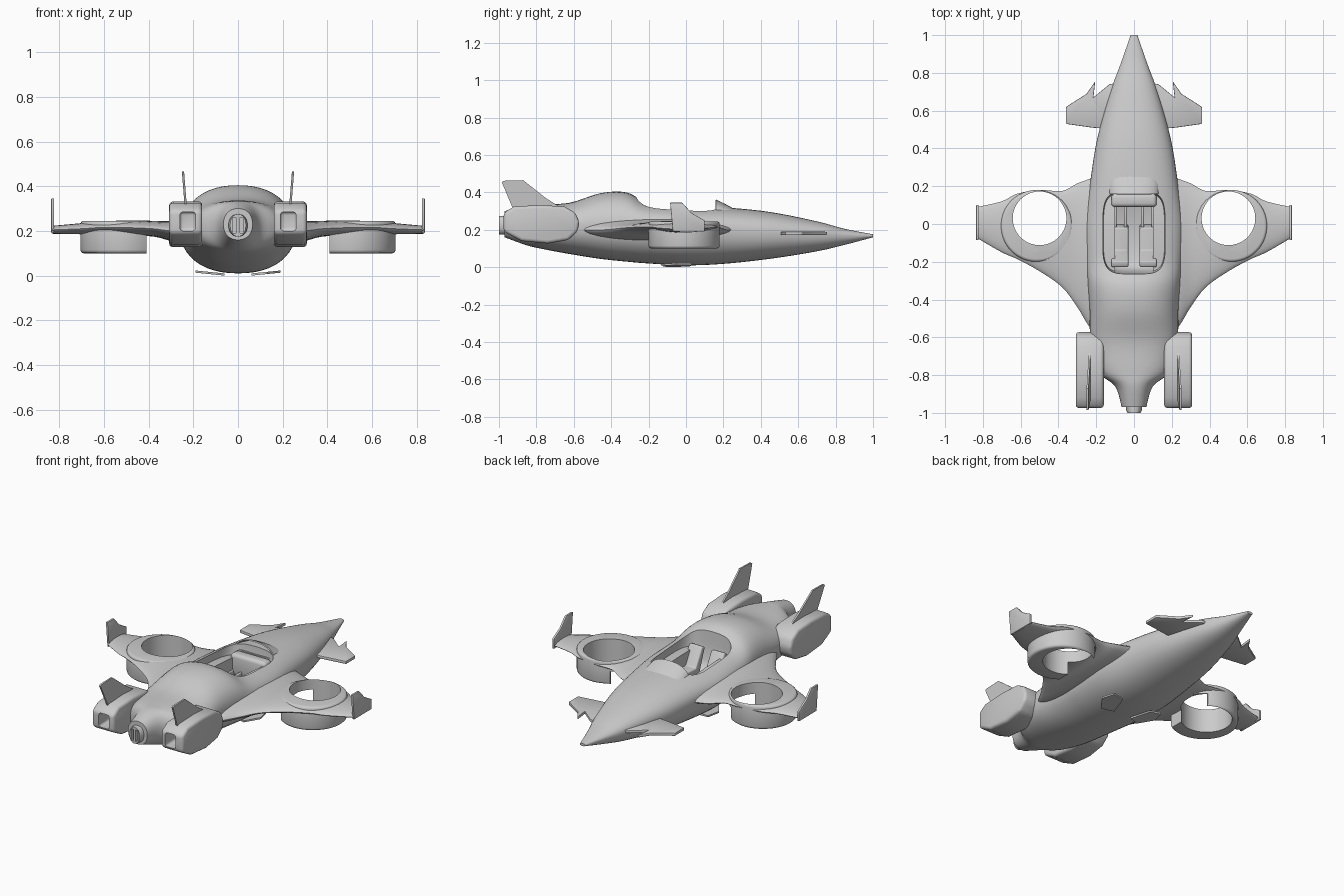
import bpy, bmesh
from math import pi, sin, cos, radians
from mathutils import Vector

default = bpy.data.objects.get("Cube")
if default:
    bpy.data.objects.remove(default, do_unlink=True)

grey = bpy.data.materials.new("plain_grey")
grey.use_nodes = True
grey.diffuse_color = (0.6, 0.6, 0.6, 1)
grey.node_tree.nodes["Principled BSDF"].inputs["Base Color"].default_value = grey.diffuse_color


def loft(name, rings, caps=True):
    """Skin a list of closed rings of equal length."""
    bm = bmesh.new()
    rows = [[bm.verts.new(p) for p in ring] for ring in rings]
    count = len(rows[0])
    for a, b in zip(rows, rows[1:]):
        for i in range(count):
            j = (i + 1) % count
            bm.faces.new((a[i], a[j], b[j], b[i]))
    if caps:
        bm.faces.new(rows[0])
        bm.faces.new(rows[-1])
    bmesh.ops.recalc_face_normals(bm, faces=bm.faces)
    mesh = bpy.data.meshes.new(name)
    bm.to_mesh(mesh)
    bm.free()
    obj = bpy.data.objects.new(name, mesh)
    bpy.context.collection.objects.link(obj)
    mesh.materials.append(grey)
    return obj


def side_plate(name, outline, x_in, x_out):
    return loft(name, [[(x, y, z) for y, z in outline] for x in (x_in, x_out)])


def flat_plate(name, outline, low, high):
    return loft(name, [[(x, y, z) for x, y in outline] for z in (low, high)])


def box(name, low, high):
    (a, b, c), (d, e, f) = low, high
    return flat_plate(name, [(a, b), (d, b), (d, e), (a, e)], c, f)


def circle(x, y, r, n=64):
    return [(x + r * cos(2 * pi * i / n), y + r * sin(2 * pi * i / n)) for i in range(n)]


def power(value, exponent):
    return abs(value) ** exponent * (1 if value >= 0 else -1)


def refine(stations, steps):
    """Smooth spline through rows of numbers."""
    pts = [Vector(s) for s in stations]
    pts = [pts[0]] + pts + [pts[-1]]
    out = []
    for p, q, r, s in zip(pts, pts[1:], pts[2:], pts[3:]):
        for k in range(steps):
            t = k / steps
            out.append((q * 2 + (r - p) * t + (p * 2 - q * 5 + r * 4 - s) * t ** 2
                        + (q * 3 - p - r * 3 + s) * t ** 3) / 2)
    return out + [pts[-1]]


def hull_ring(y, w, bottom, middle, top, n=48):
    """Cross-section with separate upper and lower halves."""
    ring = []
    for i in range(n):
        a = 2 * pi * i / n
        h = top - middle if sin(a) > 0 else middle - bottom
        ring.append((w * power(cos(a), 0.9), y, middle + h * power(sin(a), 0.9)))
    return ring


def wing_ring(x, back, front, z, h, n=28):
    mid, half = (back + front) / 2, (front - back) / 2
    angles = [2 * pi * i / n for i in range(n)]
    return [(x, mid + half * cos(a), z + h * power(sin(a), 1.2)) for a in angles]


def apply(obj, kind, **settings):
    mod = obj.modifiers.new(kind.lower(), kind)
    for key, value in settings.items():
        setattr(mod, key, value)
    bpy.context.view_layer.objects.active = obj
    bpy.ops.object.modifier_apply(modifier=mod.name)


def cut(obj, cutter):
    cutter.hide_render = True
    apply(obj, 'BOOLEAN', object=cutter, operation='DIFFERENCE', solver='EXACT')
    bpy.data.objects.remove(cutter, do_unlink=True)


def bevel(obj, width, segments=3):
    apply(obj, 'BEVEL', width=width, segments=segments, limit_method='ANGLE')


def finish(obj, mirrored=False, angle=35):
    if mirrored:
        apply(obj, 'MIRROR')
    bpy.ops.object.select_all(action='DESELECT')
    obj.select_set(True)
    bpy.context.view_layer.objects.active = obj
    bpy.ops.object.shade_smooth_by_angle(angle=radians(angle))


# Fuselage: y, half width, bottom, widest height, top
stations = [
    (-.97, .065, .16, .23, .3), (-.86, .1, .12, .22, .33), (-.78, .19, .1, .22, .335),
    (-.62, .23, .07, .22, .345), (-.46, .235, .045, .22, .395), (-.32, .245, .03, .22, .4),
    (-.2, .255, .02, .215, .345), (0, .26, .01, .21, .325), (.2, .235, .018, .2, .32),
    (.45, .195, .045, .185, .295), (.7, .125, .085, .175, .245),
    (.85, .07, .12, .17, .205), (1, .018, .16, .168, .176)]
fuselage = loft("fuselage", [hull_ring(*s) for s in refine(stations, 5)])

# Open cockpit tub
tub = []
for z, scale in ((.14, .7), (.16, .86), (.2, .95), (.3, 1), (.5, 1.06)):
    tub.append([(.165 * scale * power(cos(a), .45), -.045 + .215 * scale * power(sin(a), .45), z)
                for a in (2 * pi * i / 48 for i in range(48))])
cut(fuselage, loft("cockpit_cutter", tub))
finish(fuselage)

# Curved windscreen hood
hood = [hull_ring(y, w, .27, .28, top) for y, w, top in
        ((.16, .135, .362), (.21, .135, .338), (.28, .12, .3))]
windscreen = loft("windscreen", hood, caps=False)
apply(windscreen, 'SOLIDIFY', thickness=.008)
finish(windscreen)

# Cockpit fittings
dashboard = box("dashboard", (-.12, .09, .15), (.12, .16, .28))
bevel(dashboard, .02)
finish(dashboard)
seat_side = [(-.17, .13), (-.23, .29), (-.2, .3), (-.14, .19), (-.02, .2), (0, .13)]
seats = side_plate("seats", seat_side, .03, .12)
bevel(seats, .008)
finish(seats, True)
for index, x in enumerate((.045, .1)):
    rail = box("foot_rail_%d" % index, (x - .008, -.02, .13), (x + .008, .11, .185))
    bevel(rail, .006)
    finish(rail, True)

# Wings: x, back edge, front edge, height, half thickness
wing_rows = [
    (.1, -.6, .3, .2, .07), (.22, -.56, .245, .2, .06), (.3, -.44, .215, .2, .045),
    (.38, -.335, .175, .21, .035), (.5, -.25, .18, .215, .035), (.62, -.185, .16, .215, .03),
    (.7, -.15, .12, .21, .025), (.83, -.075, .09, .205, .018)]
wings = loft("wings", [wing_ring(*s) for s in refine(wing_rows, 4)])
ducts = flat_plate("fan_ducts", circle(.515, -.01, .19), .1, .245)
bevel(ducts, .015)
for part in (wings, ducts):
    cut(part, flat_plate("fan_hole_cutter", circle(.5, .03, .142), 0, .5))
cut(ducts, box("duct_side_cutter", (.2, -.4, 0), (.41, .4, .18)))
finish(wings, True)
finish(ducts, True)

# Upright wing tips
tip = [(-.07, .19), (-.085, .345), (-.02, .345), (.03, .29), (.1, .25), (.1, .19)]
winglets = side_plate("winglets", tip, .823, .836)
bevel(winglets, .003, 2)
finish(winglets, True)

# Nose canards with a forward spike
canard = [(.1, .745), (.13, .74), (.215, .67), (.205, .757), (.25, .69),
          (.36, .62), (.36, .53), (.22, .51), (.1, .5)]
canards = flat_plate("canards", canard, .172, .19)
bevel(canards, .004, 2)
finish(canards, True)

# Engine nacelles with square nozzles
pod = [(-.975, .19), (-.975, .29), (-.92, .325), (-.78, .332), (-.65, .325), (-.59, .29),
       (-.57, .24), (-.58, .19), (-.63, .145), (-.74, .127), (-.88, .14)]
nacelles = side_plate("engine_nacelles", pod, .16, .308)
bevel(nacelles, .018)
nozzle = box("nozzle_cutter", (.19, -1.2, .2), (.26, -.85, .285))
bevel(nozzle, .014)
cut(nacelles, nozzle)
finish(nacelles, True, 40)

# Tail fins, leaning slightly outward
fin = [(-.92, .3), (-.985, .455), (-.975, .462), (-.87, .465), (-.75, .37), (-.64, .3)]
fins = loft("tail_fins", [[(x + (z - .3) * .08, y, z) for y, z in fin] for x in (.228, .238)])
finish(fins, True)

# Centre exhaust with two upright slots
exhaust = loft("tail_exhaust", [hull_ring(y, w, .175, .225, .275)
                                for y, w in ((-1, .035), (-.985, .042), (-.9, .045))])
for x in (-.016, .016):
    cut(exhaust, box("slot_cutter", (x - .008, -1.1, .19), (x + .008, -.975, .26)))
finish(exhaust)

# Thin belly skids
skid = [(.06, -.1), (.13, -.13), (.19, -.05), (.17, .03), (.1, .02)]
skids = loft("belly_skids", [[(x, y, z + (x - .06) * .1) for x, y in skid] for z in (0, .01)])
finish(skids, True)
